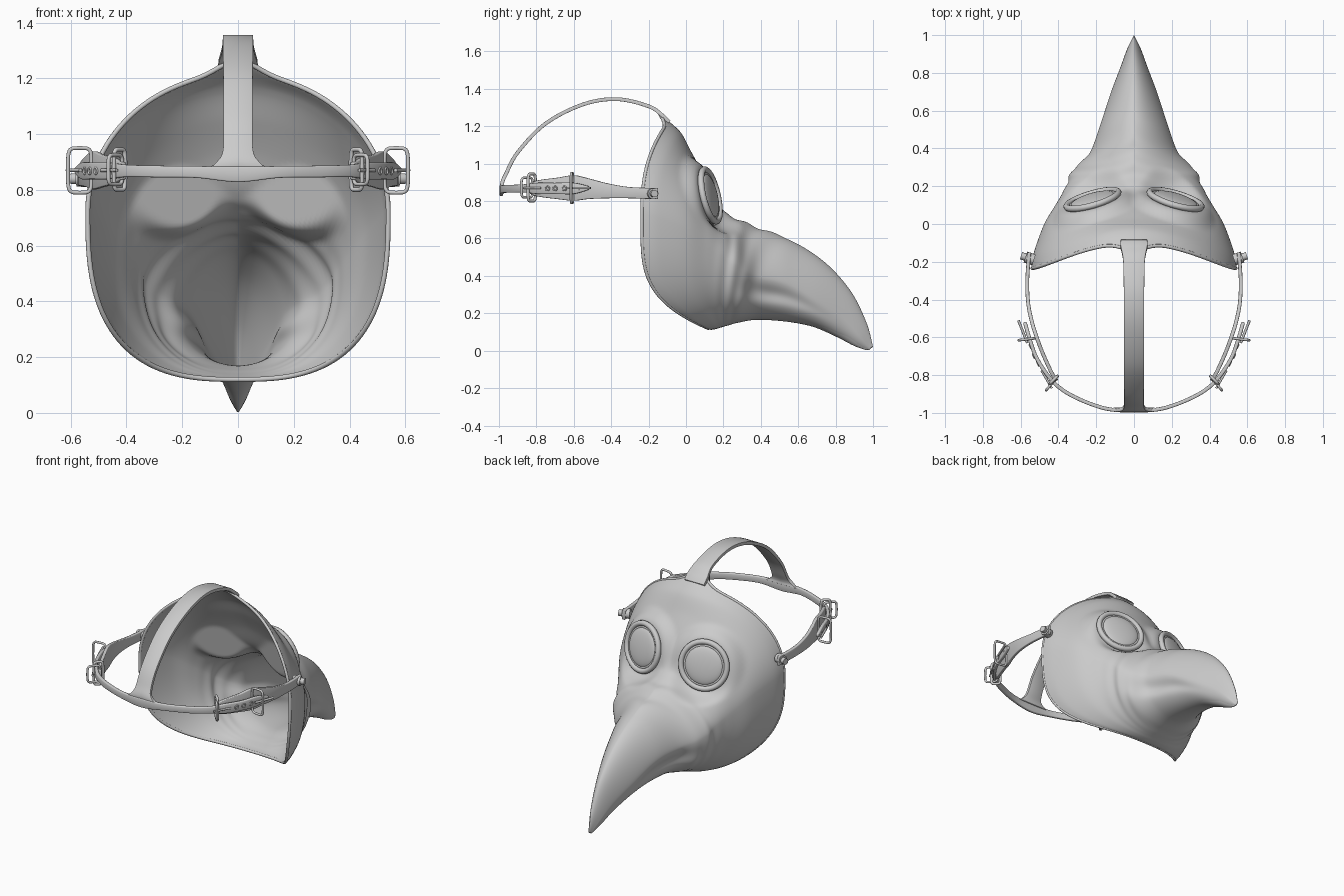
import bpy, bmesh
from math import sin, cos, pi, exp
from mathutils import Vector

if "Cube" in bpy.data.objects:
    bpy.data.objects.remove(bpy.data.objects["Cube"])


def catmull(rows, sub):
    """Smoothly resample a list of equal-length tuples."""
    out, n = [], len(rows)
    for i in range(n - 1):
        a, b, c, d = (rows[max(0, min(n - 1, i + k))] for k in (-1, 0, 1, 2))
        for j in range(sub):
            t = j / sub
            out.append([0.5 * (2 * q + (r - p) * t + (2 * p - 5 * q + 4 * r - s) * t * t
                        + (3 * q - p - 3 * r + s) * t ** 3) for p, q, r, s in zip(a, b, c, d)])
    return out + [list(rows[-1])]


def mesh_object(name, verts, faces):
    me = bpy.data.meshes.new(name)
    me.from_pydata(verts, [], faces)
    bm = bmesh.new()
    bm.from_mesh(me)
    bmesh.ops.recalc_face_normals(bm, faces=bm.faces)
    bm.to_mesh(me)
    bm.free()
    for p in me.polygons:
        p.use_smooth = True
    ob = bpy.data.objects.new(name, me)
    bpy.context.collection.objects.link(ob)
    return ob


def ribbon(name, rows, across, t=0.02):
    """Leather strap: rows are (x, y, z, half width)."""
    pts, across = catmull(rows, 8), Vector(across)
    verts = [Vector(p[:3]) + across * (p[3] * k) for p in pts for k in (-1, 0, 1)]
    faces = [(3*i+j, 3*i+j+1, 3*i+j+4, 3*i+j+3) for i in range(len(pts) - 1) for j in (0, 1)]
    ob = mesh_object(name, verts, faces)
    m = ob.modifiers.new("thickness", 'SOLIDIFY')
    m.thickness, m.offset = t, 0
    b = ob.modifiers.new("soft_edges", 'BEVEL')
    b.width, b.segments = 0.005, 2
    bpy.ops.object.select_all(action='DESELECT')
    ob.select_set(True)
    bpy.context.view_layer.objects.active = ob
    bpy.ops.object.shade_smooth_by_angle()


def tube(name, pts, r, cyclic=True):
    cu = bpy.data.curves.new(name, 'CURVE')
    cu.dimensions = '3D'
    cu.bevel_depth, cu.bevel_resolution, cu.use_fill_caps = r, 3, True
    sp = cu.splines.new('POLY')
    sp.points.add(len(pts) - 1)
    for q, p in zip(sp.points, pts):
        q.co = (*p, 1)
    sp.use_cyclic_u = cyclic
    sp.use_smooth = True
    ob = bpy.data.objects.new(name, cu)
    bpy.context.collection.objects.link(ob)


def circle(centre, normal, R, h=0, n=48):
    q = Vector(normal).to_track_quat('Z', 'Y')
    return [Vector(centre) + q @ Vector((R*cos(2*pi*i/n), R*sin(2*pi*i/n), h)) for i in range(n)]


def frame(name, a, b, z0, z1, r):
    """Buckle frame with rounded corners between two plan points."""
    pts = []
    for i in range(32):
        c, s = cos(2*pi*i/32), sin(2*pi*i/32)
        u = 0.5 + 0.5 * abs(c) ** 0.4 * (1 if c > 0 else -1)
        v = 0.5 + 0.5 * abs(s) ** 0.4 * (1 if s > 0 else -1)
        pts.append((a[0]+(b[0]-a[0])*u, a[1]+(b[1]-a[1])*u, z0+(z1-z0)*v))
    tube(name, pts, r)


EYE, EYE_N = Vector((0.22, 0.13, 0.83)), Vector((0.27, 0.93, 0.22)).normalized()
SUB, SEG = 9, 128

# Mask sections from rim to beak tip (top y,z / side x,y,z / bottom y,z)
sections = [
    (-.10, 1.22, .545, -.235, .72, .12, .113), (-.03, 1.17, .53, -.15, .70, .14, .112),
    (.03, 1.06, .475, 0, .64, .165, .117), (.09, .95, .41, .11, .56, .19, .125),
    (.16, .80, .36, .20, .50, .225, .135), (.24, .72, .325, .285, .44, .28, .15),
    (.38, .66, .235, .38, .39, .38, .165), (.56, .59, .175, .54, .35, .54, .155),
    (.74, .475, .125, .69, .27, .69, .125), (.88, .32, .072, .83, .18, .82, .07),
    (.965, .15, .035, .93, .08, .91, .025), (1.0, .02, .006, .985, .01, .975, .003)]


def shell_point(u, ring, a, inner):
    ty, tz, sx, sy, sz, by, bz = ring
    beak = min(1, u / 6)
    c, s = cos(a), sin(a)
    n = 2 - 0.3 * beak if c > 0 else 2.75 - 0.75 * beak
    ct, st = abs(c) ** (2 / n), abs(s) ** (2 / n) * (1 if s > 0 else -1)
    k = 2.7 - 1.1 * beak if c > 0 else 4 - 2.2 * beak
    # slanting folds around the beak base, and the mouth groove
    b = a if a < pi else 2 * pi - a
    v = u + 1.9 * b / pi
    g = 1 + 0.024 * sin(v * 7) * exp(-((v - 5.9) / 1.0) ** 2) * (1 - 0.6 * b / pi)
    groove = 0.13 * exp(-(b - 1.9) ** 2 / 0.05) * exp(-((u - 6.6) / 1.3) ** 2)
    inset = 0.978 if inner else 1
    x = sx * st * (g - groove) * inset
    z = sz + ct * ((tz - sz) * g if c > 0 else bz - sz) * inset
    y = sy + ((ty if c > 0 else by) - sy) * ct ** k - (0.012 * min(1, u) if inner else 0)
    # peak that runs into the crown strap
    if c > 0:
        lift = exp(-(x / 0.09) ** 2) * max(0, 1 - u) ** 1.5
        z += 0.05 * lift
        y -= 0.04 * lift
    p = Vector((x, y, z))
    # flat seat around each eyepiece; the liner only yields inwards
    side = Vector((-1 if x < 0 else 1, 1, 1))
    nrm = EYE_N * side
    d = p - EYE * side
    h = d.dot(nrm)
    w = max(0, min(1, (0.24 - (d - nrm * h).length) / 0.09))
    if abs(h) < 0.25:
        push = min(0, -0.04 - h) if inner else -0.015 - h
        p += nrm * (push * w * w * (3 - 2 * w))
    return p


def shell(name, inner):
    rings = catmull(sections, SUB)
    verts = [shell_point(i / SUB, r, 2*pi*(j+0.5)/SEG, inner) for i, r in enumerate(rings) for j in range(SEG)]
    faces = [(i*SEG+j, i*SEG+(j+1) % SEG, (i+1)*SEG+(j+1) % SEG, (i+1)*SEG+j)
             for i in range(len(rings) - 1) for j in range(SEG)]
    faces.append(tuple((len(rings) - 1) * SEG + j for j in range(SEG)))
    mesh_object(name, verts, faces)
    return verts[:SEG]


# Outer mask, inner liner and the rounded rim joining them
outer_rim = shell("mask_shell", False)
inner_rim = shell("mask_liner", True)
tube("rim_bead", [(p + q) / 2 for p, q in zip(outer_rim, inner_rim)], 0.009)

# Crown strap from brow to back of head
ribbon("crown_strap", [(0, y, z, w) for y, z, w in (
    (-.09, 1.222, .07), (-.125, 1.257, .07), (-.2, 1.307, .057), (-.37, 1.345, .054), (-.55, 1.317, .054),
    (-.75, 1.215, .053), (-.9, 1.06, .052), (-.965, .94, .054), (-.982, .9, .075), (-.982, .875, .11))],
    (1, 0, 0))

# Back strap: one band with both perforated tails
half = [(.15, -.977, .864, .021), (.3, -.923, .866, .021), (.4, -.862, .868, .022), (.465, -.79, .868, .03),
        (.52, -.7, .868, .03), (.555, -.6, .868, .03), (.578, -.52, .87, .01)]
ribbon("back_strap", [(-x, y, z, w) for x, y, z, w in reversed(half)] + [(0, -.988, .856, .028)] + half, (0, 0, 1))

for s, side in ((1, "right"), (-1, "left")):
    def m(pts):
        return [(s * p[0], *p[1:]) for p in pts]

    # Side strap
    ribbon("side_strap_" + side, m([
        (.555, -.15, .84, .03), (.565, -.3, .845, .03), (.56, -.42, .855, .04), (.54, -.52, .866, .055),
        (.515, -.6, .87, .068), (.485, -.68, .868, .058), (.44, -.78, .868, .045), (.41, -.83, .868, .03)]),
        (0, 0, 1))
    # Buckles, prongs and eyelets
    frame("keeper_buckle_" + side, (s*.525, -.605), (s*.61, -.615), .79, .95, .007)
    frame("rear_buckle_" + side, (s*.405, -.805), (s*.445, -.845), .80, .945, .008)
    frame("rear_buckle_loop_" + side, (s*.415, -.82), (s*.465, -.88), .82, .925, .007)
    tube("keeper_prong_" + side, m([(.612, -.51, .87), (.565, -.63, .87)]), .007, False)
    tube("rear_prong_" + side, m([(.435, -.87, .87), (.49, -.775, .87)]), .006, False)
    for x, y in ((.51, -.74), (.532, -.7), (.549, -.65), (.567, -.58)):
        tube("eyelet_" + side, circle((s*x, y, .868), (s*.87, -.45, 0), .011, n=16), .004)
    # Rivet holding the strap to the mask
    tube("rivet_" + side, m([(.53, -.19, .84), (.575, -.175, .84)]), .03, False)
    tube("rivet_cap_" + side, m([(.572, -.176, .84), (.598, -.168, .84)]), .02, False)
    # Eyepiece rims and domed lens
    e, nrm = (s*EYE.x, EYE.y, EYE.z), (s*EYE_N.x, EYE_N.y, EYE_N.z)
    tube("eye_rim_" + side, circle(e, nrm, .142), .017)
    tube("eye_inner_rim_" + side, circle(e, nrm, .12, -.004), .01)
    bpy.ops.mesh.primitive_uv_sphere_add(segments=40, ring_count=20, radius=.118, location=e)
    lens = bpy.context.object
    lens.name = "lens_" + side
    lens.scale.z = .2
    lens.rotation_euler = Vector(nrm).to_track_quat('Z', 'Y').to_euler()
    bpy.ops.object.shade_smooth()
